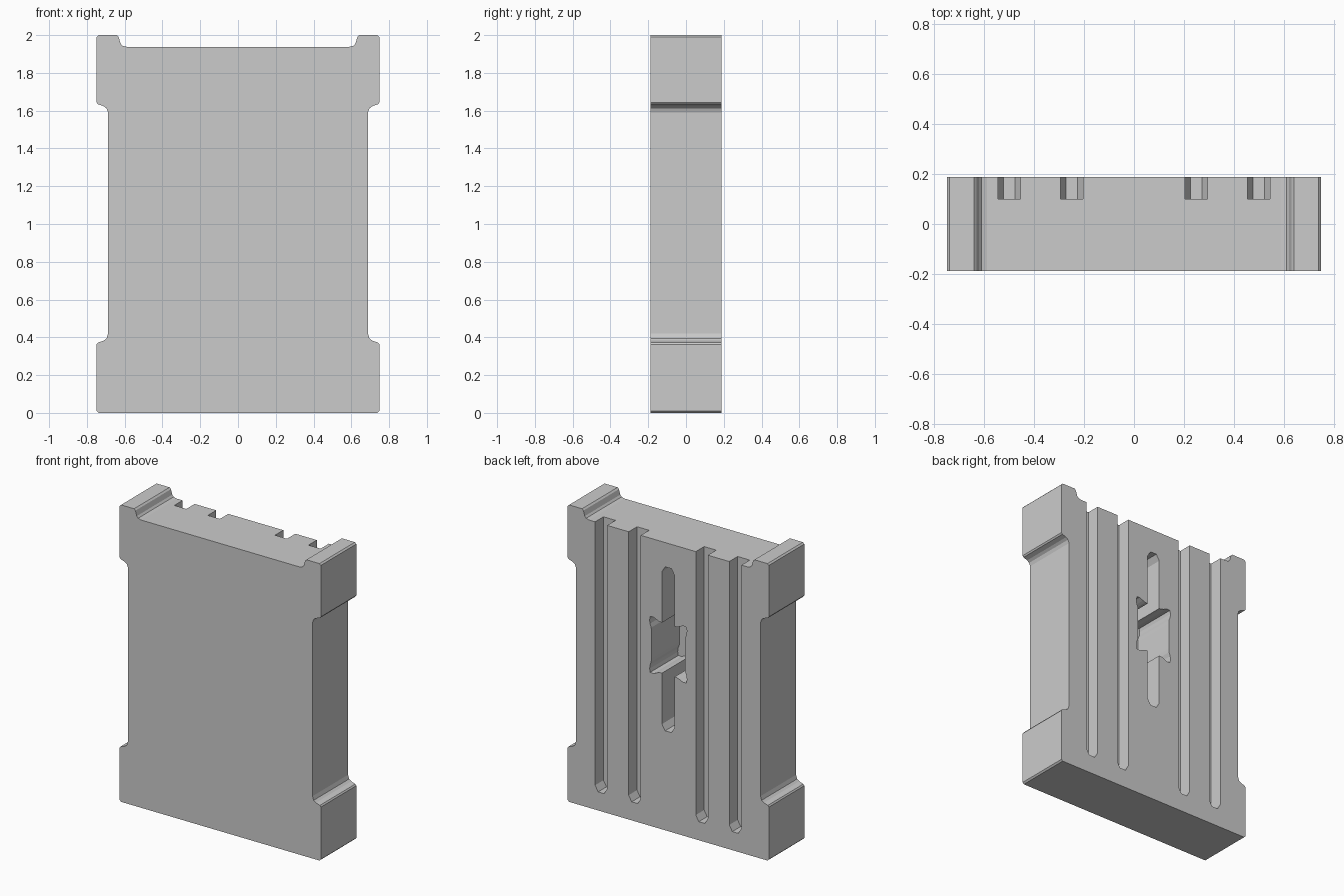
import bpy
import bmesh

cube = bpy.data.objects.get("Cube")
if cube:
    bpy.data.objects.remove(cube, do_unlink=True)

GREY = (0.6, 0.6, 0.6, 1.0)
HALF_DEPTH = 0.189

grey = bpy.data.materials.new("plain_grey")
grey.use_nodes = True
grey.diffuse_color = GREY
grey.node_tree.nodes["Principled BSDF"].inputs["Base Color"].default_value = GREY


def prism(name, outline, y0, y1):
    """Extrude an x-z outline along y."""
    bm = bmesh.new()
    face = bm.faces.new([bm.verts.new((x, y0, z)) for x, z in outline])
    ext = bmesh.ops.extrude_face_region(bm, geom=[face])
    moved = [v for v in ext["geom"] if isinstance(v, bmesh.types.BMVert)]
    bmesh.ops.translate(bm, verts=moved, vec=(0, y1 - y0, 0))
    bmesh.ops.recalc_face_normals(bm, faces=bm.faces)
    mesh = bpy.data.meshes.new(name)
    bm.to_mesh(mesh)
    bm.free()
    mesh.materials.append(grey)
    obj = bpy.data.objects.new(name, mesh)
    bpy.context.collection.objects.link(obj)
    return obj


def mirror_x(half):
    return half + [(-x, z) for x, z in reversed(half)]


def cut(target, cutter):
    cutter.hide_render = True
    mod = target.modifiers.new("cut", "BOOLEAN")
    mod.operation = "DIFFERENCE"
    mod.solver = "EXACT"
    mod.object = cutter
    bpy.context.view_layer.objects.active = target
    bpy.ops.object.modifier_apply(modifier=mod.name)
    bpy.data.objects.remove(cutter, do_unlink=True)


# Main block: waisted sides, recessed top between two raised shoulders
side = [
    (0.739, 0), (0.749, 0.01), (0.749, 0.362), (0.742, 0.372),
    (0.712, 0.382), (0.696, 0.394), (0.688, 0.42),
    (0.688, 1.59), (0.696, 1.612), (0.712, 1.624),
    (0.742, 1.634), (0.749, 1.644), (0.749, 1.99), (0.739, 2.0),
    (0.642, 2.0), (0.632, 1.99), (0.622, 1.956), (0.612, 1.944), (0.59, 1.938),
]
body = prism("body_block", mirror_x(side), -HALF_DEPTH, HALF_DEPTH)

# Four vertical grooves in the back, open at the top
R = 0.045
for x in (-0.5, -0.25, 0.25, 0.5):
    groove = [(x + R / 2, 0.125), (x + R, 0.164), (x + R, 2.1),
              (x - R, 2.1), (x - R, 0.164), (x - R / 2, 0.125)]
    cut(body, prism("groove_cutter", groove, 0.1, 0.3))

# Deep central slot crossed by a square pocket with relieved corners
MID = 1.222
quarter = [
    (0.125, 0.09), (0.127, 0.115), (0.136, 0.14), (0.139, 0.165),
    (0.134, 0.188), (0.11, 0.19), (0.085, 0.178), (0.065, 0.171),
    (0.047, 0.17), (0.047, 0.513), (0.0235, 0.552),
]
right_half = [(x, MID - z) for x, z in reversed(quarter)]
right_half += [(x, MID + z) for x, z in quarter]
cut(body, prism("pocket_cutter", mirror_x(right_half), -0.11, 0.3))

for poly in body.data.polygons:
    poly.use_smooth = False
